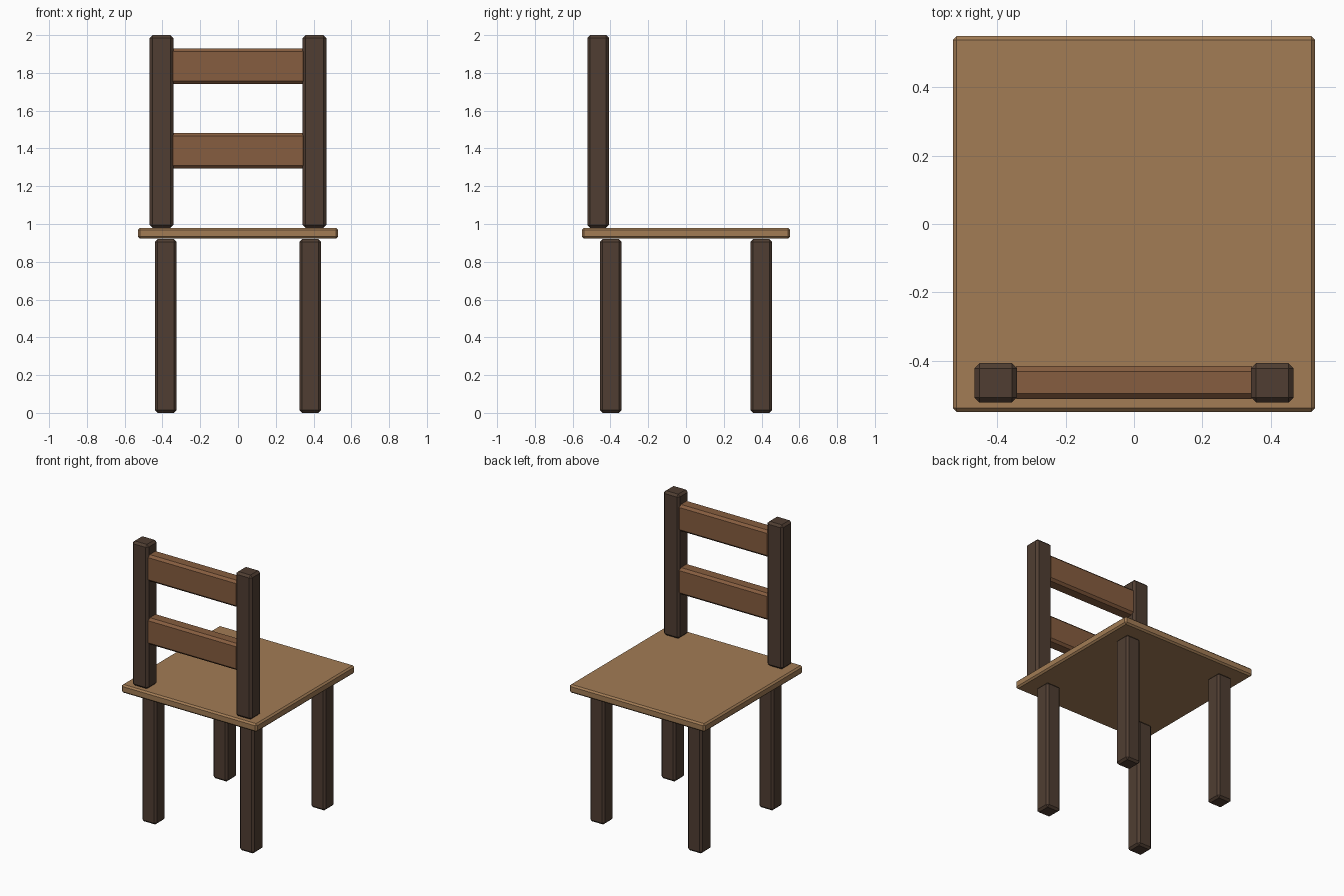
import bpy

if "Cube" in bpy.data.objects:
    bpy.data.objects.remove(bpy.data.objects["Cube"])


def material(name, rgb):
    m = bpy.data.materials.new(name)
    m.diffuse_color = (*rgb, 1)
    m.use_nodes = True
    m.node_tree.nodes["Principled BSDF"].inputs["Base Color"].default_value = m.diffuse_color
    return m


LIGHT = material("light_wood", (0.36, 0.20, 0.09))
MID = material("mid_wood", (0.24, 0.11, 0.05))
DARK = material("dark_wood", (0.08, 0.048, 0.032))


def board(name, centre, size, mat, bevel):
    """Box with a single-segment chamfer on every edge."""
    bpy.ops.mesh.primitive_cube_add(size=1, location=centre)
    ob = bpy.context.object
    ob.name = name
    ob.scale = size
    bpy.ops.object.transform_apply(location=False, rotation=False, scale=True)
    mod = ob.modifiers.new("chamfer", 'BEVEL')
    mod.width = bevel
    mod.segments = 1
    ob.data.materials.append(mat)
    return ob


# Seat
board("seat", (0, 0, 0.951), (1.06, 1.10, 0.058), LIGHT, 0.011)

for side, sx in (("left", -1), ("right", 1)):
    # Legs
    for end, sy in (("front", -1), ("back", 1)):
        board(f"{end}_{side}_leg", (sx * 0.382, sy * 0.398, 0.46),
              (0.114, 0.114, 0.92), DARK, 0.014)
    # Backrest posts
    board(f"{side}_backrest_post", (sx * 0.405, -0.465, 1.49),
          (0.125, 0.115, 1.02), DARK, 0.015)

# Backrest rails
for name, z in (("lower_rail", 1.388), ("upper_rail", 1.834)):
    board(name, (0, -0.464, z), (0.72, 0.096, 0.188), MID, 0.016)
